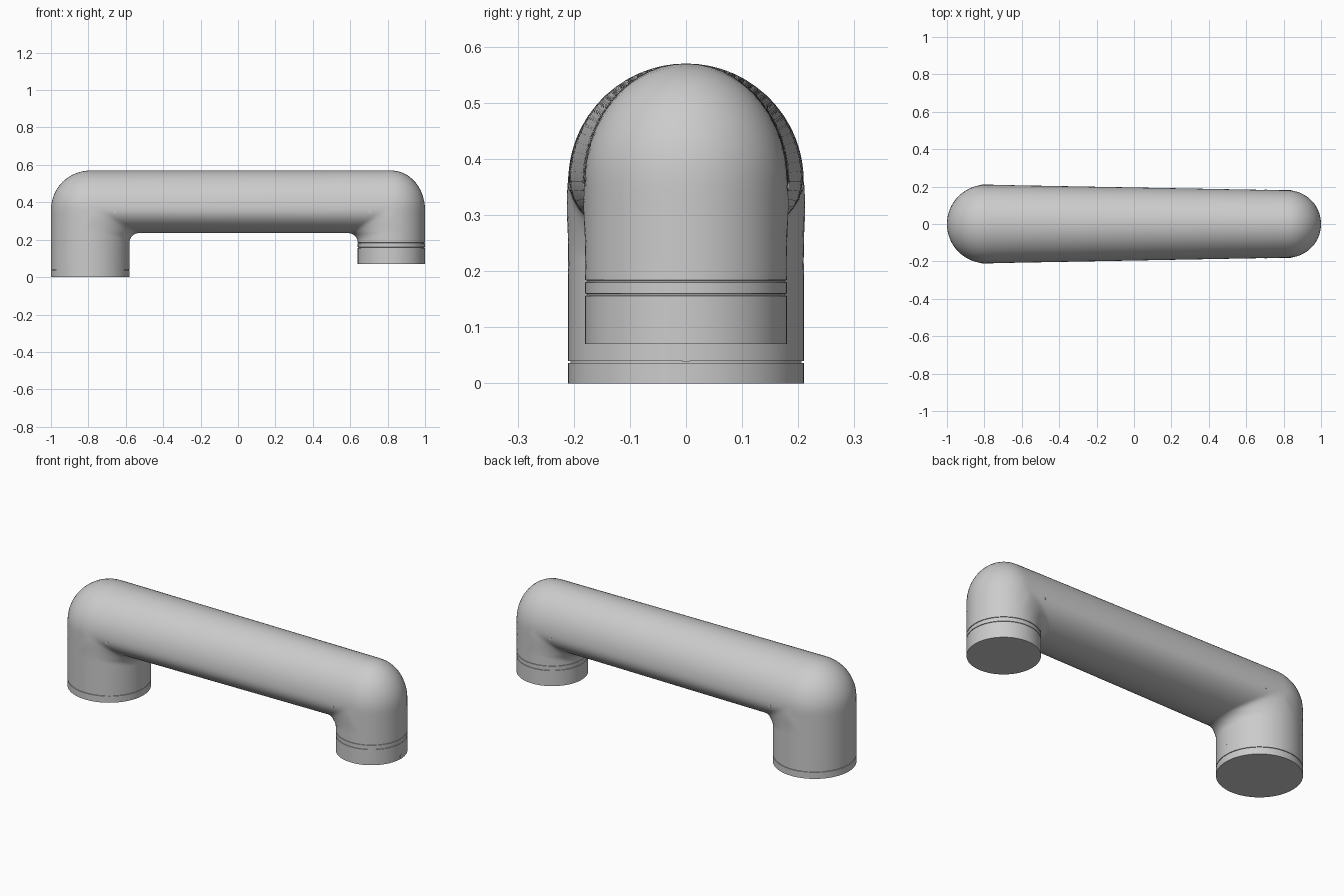
import bpy, bmesh
from math import hypot, cos, sin, pi
from mathutils import Vector

if "Cube" in bpy.data.objects:
    bpy.data.objects.remove(bpy.data.objects["Cube"])

# main dimensions: leg axis x, leg radius, foot height
LEFT = (-0.79, 0.21, 0.0)
RIGHT = (0.82, 0.18, 0.07)
ZC, ZTOP, ZBOT, FILLET = 0.36, 0.57, 0.235, 0.05
PIVOT_Z = ZBOT - FILLET
SEGS, BEND, MID = 72, 28, 24


def leg_dist(x, y, z, leg):
    # vertical cylinder ending in a dome
    cx, r, _ = leg
    d = hypot(x - cx, y)
    if z > ZC:
        return (hypot(d / r, (z - ZC) / (ZTOP - ZC)) - 1) * r
    return d - r


def half_width(x):
    t = min(1, max(0, (x - LEFT[0]) / (RIGHT[0] - LEFT[0])))
    return LEFT[1] + (RIGHT[1] - LEFT[1]) * t


def tube_dist(x, y, z):
    # tapering tube, taller above its centre line than below
    h = ZTOP - ZC if z > ZC else ZC - ZBOT
    d = (hypot(y / half_width(x), (z - ZC) / h) - 1) * h
    return max(d, LEFT[0] - x, x - RIGHT[0])


def arm_dist(p):
    a = min(leg_dist(*p, LEFT), leg_dist(*p, RIGHT))
    b = tube_dist(*p)
    r = FILLET * min(1, max(0, (ZC - p.z) / 0.12))
    return max(r, min(a, b)) - hypot(max(r - a, 0), max(r - b, 0))


def surface_ring(centre, u):
    # find the skin around one point of the centre path
    ring = []
    for i in range(SEGS):
        a = 2 * pi * i / SEGS
        d = u * cos(a) + Vector((0, sin(a), 0))
        lo, hi = 0.0, 0.45
        for _ in range(22):
            m = (lo + hi) / 2
            if arm_dist(centre + d * m) < 0:
                lo = m
            else:
                hi = m
        ring.append(centre + d * lo)
    return ring


def leg_rings(leg, grooves, u):
    # straight part of a leg, with narrow grooves for the seams
    heights = [(leg[2], 1)]
    for g in grooves:
        heights += [(g - .002, 1), (g - .0015, .982), (g + .0015, .982), (g + .002, 1)]
    out = []
    for z, k in heights:
        c = Vector((leg[0], 0, z))
        out.append([c + (p - c) * k for p in surface_ring(c, u)])
    return out


def bend_rings(leg, side):
    # section planes swing around the inside of the elbow
    pivot = Vector((leg[0] - side * (leg[1] + FILLET), 0, PIVOT_Z))
    d0, d1 = leg[1] + FILLET, ZC - PIVOT_Z
    out = []
    for i in range(BEND + 1):
        t = i / BEND
        a = t * pi / 2
        u = Vector((side * cos(a), 0, sin(a)))
        out.append(surface_ring(pivot + u * (d0 + (d1 - d0) * t), u))
    return out


def new_object(name, bm):
    bmesh.ops.recalc_face_normals(bm, faces=bm.faces[:])
    me = bpy.data.meshes.new(name)
    bm.to_mesh(me)
    bm.free()
    ob = bpy.data.objects.new(name, me)
    bpy.context.collection.objects.link(ob)
    bpy.ops.object.select_all(action='DESELECT')
    ob.select_set(True)
    bpy.context.view_layer.objects.active = ob
    bpy.ops.object.shade_smooth_by_angle(angle=0.5)
    return ob


# arm shell: left leg, elbow, tube, elbow, right leg
rings = leg_rings(LEFT, [0.038], Vector((-1, 0, 0))) + bend_rings(LEFT, -1)
x0 = LEFT[0] + LEFT[1] + FILLET
x1 = RIGHT[0] - RIGHT[1] - FILLET
for i in range(1, MID):
    rings.append(surface_ring(Vector((x0 + (x1 - x0) * i / MID, 0, ZC)), Vector((0, 0, 1))))
rings += bend_rings(RIGHT, 1)[::-1]
# the upper right seam sits just above the elbow's first plane, so it is kept below it
rings += leg_rings(RIGHT, [0.158, PIVOT_Z - 0.003], Vector((1, 0, 0)))[::-1]
bm = bmesh.new()
loops = [[bm.verts.new(p) for p in r] for r in rings]
for a, b in zip(loops, loops[1:]):
    for i in range(SEGS):
        j = (i + 1) % SEGS
        bm.faces.new((a[i], a[j], b[j], b[i]))
bm.faces.new(loops[0])
bm.faces.new(loops[-1])
new_object("arm_shell", bm)


# alignment marks: thin strips with rounded tops on the +x face of each leg
def alignment_mark(name, leg, z0, z1):
    w, x = 0.006, leg[0] + leg[1] - 0.003
    bm = bmesh.new()
    pts = [(-w, z0), (w, z0)]
    pts += [(w * cos(pi * i / 8), z1 - w + w * sin(pi * i / 8)) for i in range(9)]
    f = bm.faces.new([bm.verts.new((x, y, z)) for y, z in pts])
    ext = bmesh.ops.extrude_face_region(bm, geom=[f])
    bmesh.ops.translate(bm, vec=(0.004, 0, 0),
                        verts=[v for v in ext["geom"] if isinstance(v, bmesh.types.BMVert)])
    new_object(name, bm)


alignment_mark("left_alignment_mark", LEFT, 0.038, 0.095)
alignment_mark("right_alignment_mark", RIGHT, RIGHT[2], 0.095)

# small plugs on both flanks
for name, x in (("left", -0.66), ("right", 0.705)):
    for side, label in ((-1, "front"), (1, "back")):
        bm = bmesh.new()
        bmesh.ops.create_cone(bm, cap_ends=True, segments=16, radius1=0.007,
                              radius2=0.007, depth=0.01)
        ob = new_object(f"{name}_{label}_plug", bm)
        ob.rotation_euler = (pi / 2, 0, 0)
        ob.location = (x, side * (half_width(x) - 0.004), 0.35)
